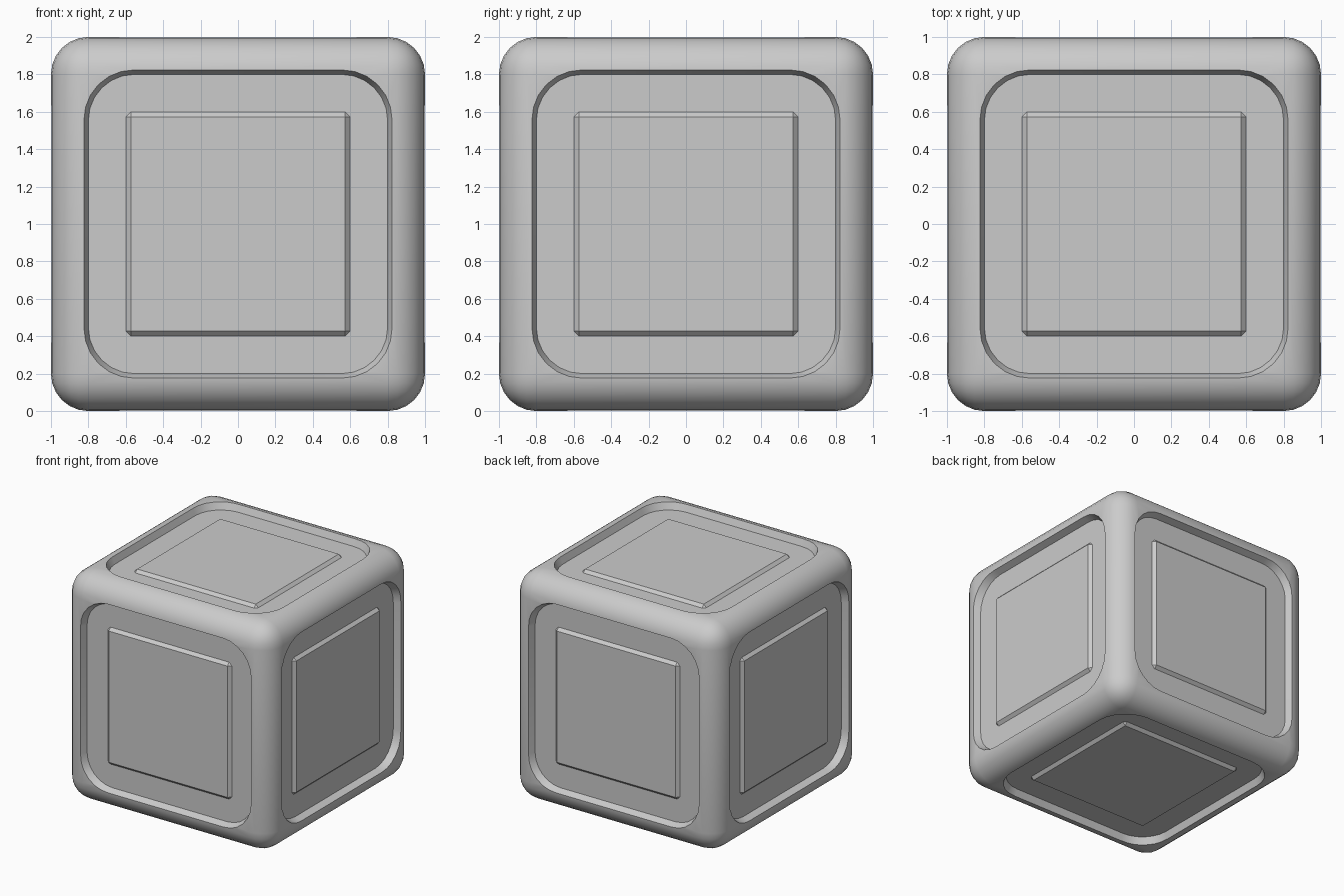
import bpy, bmesh
from math import cos, sin, pi
from mathutils import Vector, Matrix

if "Cube" in bpy.data.objects:
    bpy.data.objects.remove(bpy.data.objects["Cube"])

CENTRE = Matrix.Translation((0, 0, 1))
SIDES = [Vector(v) for v in ((1, 0, 0), (-1, 0, 0), (0, 1, 0),
                             (0, -1, 0), (0, 0, 1), (0, 0, -1))]


def side_matrix(d):
    return CENTRE @ d.to_track_quat('Z', 'Y').to_matrix().to_4x4()


def new_object(name, bm):
    bmesh.ops.recalc_face_normals(bm, faces=bm.faces)
    mesh = bpy.data.meshes.new(name)
    bm.to_mesh(mesh)
    bm.free()
    ob = bpy.data.objects.new(name, mesh)
    bpy.context.collection.objects.link(ob)
    return ob


def bevelled_box(bm, size, width, segments, matrix):
    part = bmesh.new()
    bmesh.ops.create_cube(part, size=1)
    bmesh.ops.scale(part, vec=size, verts=part.verts)
    bmesh.ops.bevel(part, geom=part.edges[:], offset=width, segments=segments,
                    profile=0.5, affect='EDGES', clamp_overlap=True)
    part.transform(matrix)
    tmp = bpy.data.meshes.new("tmp")
    part.to_mesh(tmp)
    part.free()
    bm.from_mesh(tmp)
    bpy.data.meshes.remove(tmp)


def rounded_square(half, radius, z, steps=6):
    pts = []
    for q, (sx, sy) in enumerate(((1, 1), (-1, 1), (-1, -1), (1, -1))):
        for i in range(steps + 1):
            a = q * pi / 2 + i / steps * pi / 2
            pts.append(Vector((sx * (half - radius) + radius * cos(a),
                               sy * (half - radius) + radius * sin(a), z)))
    return pts


# rounded cube body
bm = bmesh.new()
bevelled_box(bm, (2, 2, 2), 0.2, 6, CENTRE)
body = new_object("body", bm)

# tapered rounded-square recess cutters, one per side
bm = bmesh.new()
for d in SIDES:
    m = side_matrix(d)
    low = [bm.verts.new(m @ p) for p in rounded_square(0.80, 0.245, 0.94)]
    high = [bm.verts.new(m @ p) for p in rounded_square(0.85, 0.295, 1.06)]
    bm.faces.new(low[::-1])
    bm.faces.new(high)
    for i in range(len(low)):
        j = (i + 1) % len(low)
        bm.faces.new((low[i], low[j], high[j], high[i]))
cutter = new_object("recess_cutter", bm)
cutter.hide_render = True

cut = body.modifiers.new("recesses", 'BOOLEAN')
cut.operation = 'DIFFERENCE'
cut.solver = 'EXACT'
cut.object = cutter
bpy.context.view_layer.objects.active = body
body.select_set(True)
bpy.ops.object.modifier_apply(modifier=cut.name)
bpy.data.objects.remove(cutter)
bpy.ops.object.shade_smooth_by_angle(angle=pi / 6)

# chamfered raised panel in each recess
for d, name in zip(SIDES, ("right", "left", "back", "front", "top", "bottom")):
    bm = bmesh.new()
    bevelled_box(bm, (1.2, 1.2, 0.12), 0.027, 1,
                 side_matrix(d) @ Matrix.Translation((0, 0, 0.905)))
    new_object(name + "_panel", bm)
